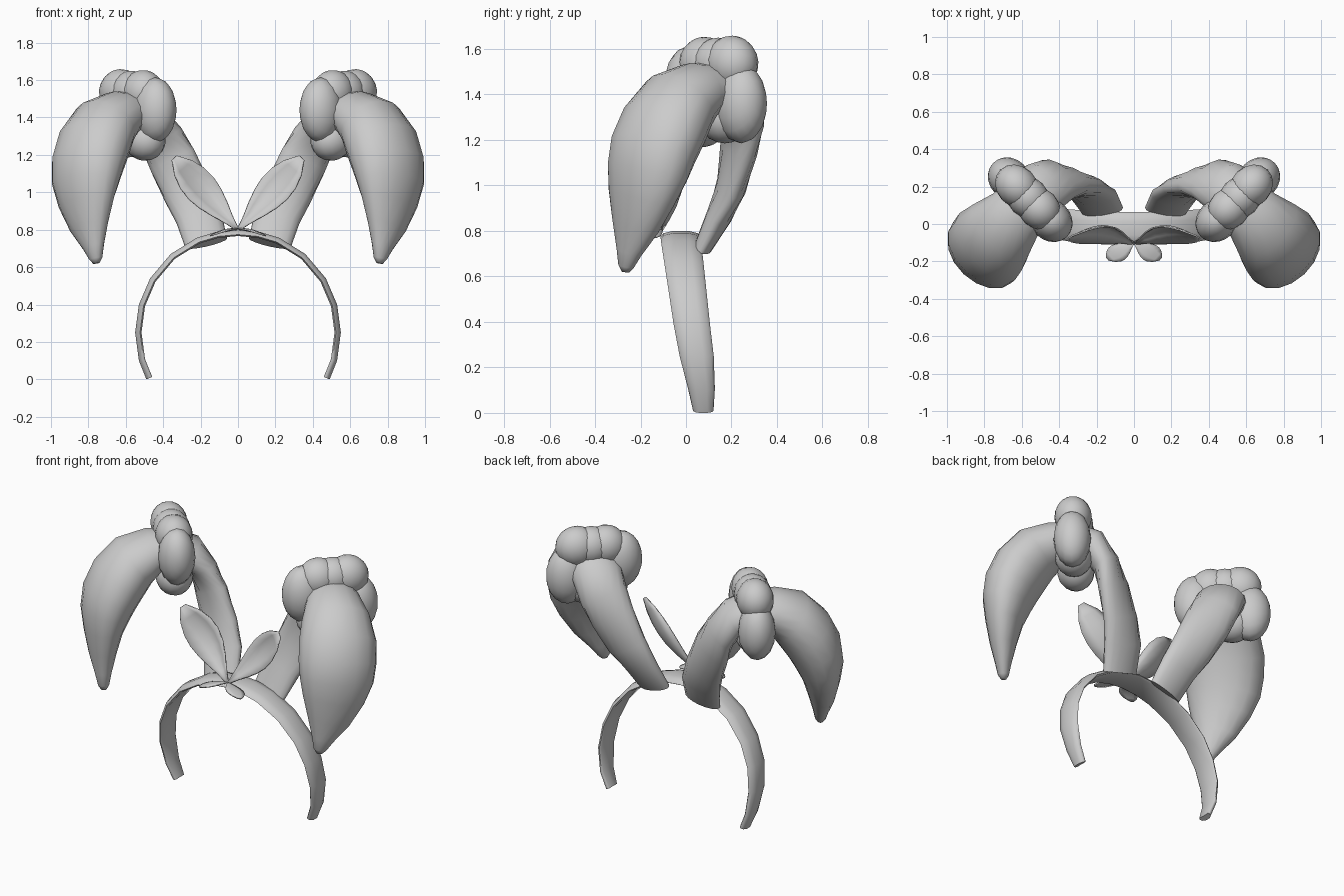
import bpy
import bmesh
import math
from mathutils import Vector, Matrix

cube = bpy.data.objects.get("Cube")
if cube:
    bpy.data.objects.remove(cube, do_unlink=True)

# One plain grey for everything
grey = bpy.data.materials.new("plain_grey")
grey.use_nodes = True
colour = (0.6, 0.6, 0.6, 1.0)
grey.diffuse_color = colour
grey.node_tree.nodes["Principled BSDF"].inputs["Base Color"].default_value = colour


def finish(name, bm, angle=50, thickness=0.0):
    """Turn a right-hand bmesh into a mirrored, smooth shaded object."""
    bmesh.ops.recalc_face_normals(bm, faces=bm.faces)
    mesh = bpy.data.meshes.new(name)
    bm.to_mesh(mesh)
    bm.free()
    mesh.materials.append(grey)
    obj = bpy.data.objects.new(name, mesh)
    bpy.context.collection.objects.link(obj)
    bpy.ops.object.select_all(action="DESELECT")
    obj.select_set(True)
    bpy.context.view_layer.objects.active = obj
    bpy.ops.object.shade_smooth_by_angle(angle=math.radians(angle))
    if thickness:
        solid = obj.modifiers.new("thickness", "SOLIDIFY")
        solid.thickness = thickness
        solid.offset = 0
    mirror = obj.modifiers.new("mirror", "MIRROR")
    mirror.merge_threshold = 0.002


def loft(rings, closed=True, cap_start=False, cap_end=False):
    """Skin a list of point rings with quads."""
    bm = bmesh.new()
    loops = [[bm.verts.new(p) for p in ring] for ring in rings]
    count = len(loops[0])
    for a, b in zip(loops, loops[1:]):
        for i in range(count if closed else count - 1):
            j = (i + 1) % count
            bm.faces.new((a[i], a[j], b[j], b[i]))
    if cap_start:
        bm.faces.new(loops[0])
    if cap_end:
        bm.faces.new(loops[-1])
    return bm


def tangents(points):
    last = len(points) - 1
    return [(points[min(i + 1, last)] - points[max(i - 1, 0)]).normalized()
            for i in range(last + 1)]


# Headband: outer x, z, centre y and half width, from the crown to the end
band = [(0, .80, -.024, .088), (.11, .79, -.023, .088), (.22, .757, -.019, .088),
        (.36, .67, -.008, .086), (.47, .54, .008, .083), (.53, .40, .025, .08),
        (.55, .25, .047, .075), (.53, .10, .068, .059), (.49, 0, .076, .045)]
# Convex outside and thin edges: position across the width, depth
section = [(-1, .026), (-.85, .01), (-.4, 0), (.4, 0), (.85, .01), (1, .026),
           (.85, .034), (0, .032), (-.85, .034)]
path = [Vector((x, 0, z)) for x, z, y, w in band]
rings = []
for p, t, (x, z, y, w) in zip(path, tangents(path), band):
    inward = Vector((t.z if x else 0, 0, -t.x))
    rings.append([p + Vector((0, y + side * w, 0)) + inward * depth
                  for side, depth in section])
for point in rings[-1]:
    point.z = max(point.z, 0)
finish("headband", loft(rings, cap_end=True), 75)

# Ear: centre, heading of the wide axis, half width, half thickness
ear = [(.17, .075, .728, 0, .115, .04), (.21, .148, .87, 0, .125, .058),
       (.27, .20, 1.0, 10, .13, .065), (.35, .232, 1.17, 20, .137, .073),
       (.41, .237, 1.29, 33, .14, .082), (.48, .20, 1.385, 43, .148, .105),
       (.56, .13, 1.415, 45, .15, .12), (.637, .047, 1.41, 45, .165, .133),
       (.71, -.03, 1.363, 45, .20, .16), (.767, -.095, 1.265, 45, .226, .168),
       (.80, -.143, 1.16, 45, .227, .161), (.813, -.17, 1.06, 45, .216, .142),
       (.81, -.197, .95, 45, .183, .109), (.795, -.224, .82, 45, .127, .077),
       (.772, -.25, .71, 45, .067, .047), (.76, -.263, .645, 45, .038, .032),
       (.757, -.265, .62, 45, .018, .016)]
path = [Vector(row[:3]) for row in ear]
rings = []
for p, t, (_, _, _, heading, wide, thin) in zip(path, tangents(path), ear):
    a = math.radians(heading)
    across = Vector((math.cos(a), math.sin(a), 0))
    across = (across - t * across.dot(t)).normalized()
    over = t.cross(across)
    ring = []
    for k in range(16):
        angle = math.tau * k / 16
        ring.append(p + across * wide * math.cos(angle) + over * thin * math.sin(angle))
    rings.append(ring)
finish("folded_ear", loft(rings, cap_start=True, cap_end=True), 60)

# Scrunchie: puffs round the ear; offset along the ring, height, tilt, half
# length and half height
puffs = [(-.165, .035, 90, .175, .122), (-.075, .13, 25, .12, .118),
         (.01, .13, 0, .12, .115), (.095, .133, -20, .125, .12),
         (.152, -.045, 90, .175, .12), (.05, -.11, 0, .12, .11),
         (-.085, -.125, 20, .12, .11)]
frame = Matrix.Translation((.56, .135, 1.405)) @ Matrix.Rotation(math.radians(45), 4, "Z")
bm = bmesh.new()
for along, height, tilt, length, radius in puffs:
    place = (frame @ Matrix.Translation((along, 0, height))
             @ Matrix.Rotation(math.radians(-tilt), 4, "Y")
             @ Matrix.Diagonal((length, .108, radius, 1)))
    bmesh.ops.create_uvsphere(bm, u_segments=16, v_segments=10, radius=1, matrix=place)
finish("scrunchie", bm, 60)


def leaf(name, base, tip, side, cup):
    """Thin cupped leaf, narrow at the base and round at the tip."""
    base, tip, side, cup = map(Vector, (base, tip, side, cup))
    widths = (.08, .32, .62, .87, 1, .95, .7, .2)
    rows = []
    for i, w in enumerate(widths):
        t = i / (len(widths) - 1)
        bend = cup * math.sin(math.pi * t)
        rows.append([base.lerp(tip, t) + side * w * v + bend * (1 - .6 * v * v)
                     for v in (-1, -.5, 0, .5, 1)])
    finish(name, loft(rows, closed=False), 60, .008)


# Bow: tall upper leaves and short lower ones meeting at the crown
knot = (.003, -.105, .803)
leaf("upper_bow_leaf", knot, (.34, -.07, 1.185), (.066, -.045, -.058), (0, .065, 0))
leaf("lower_bow_leaf", knot, (.142, -.187, .77), (.034, .038, -.01), (0, 0, .012))
